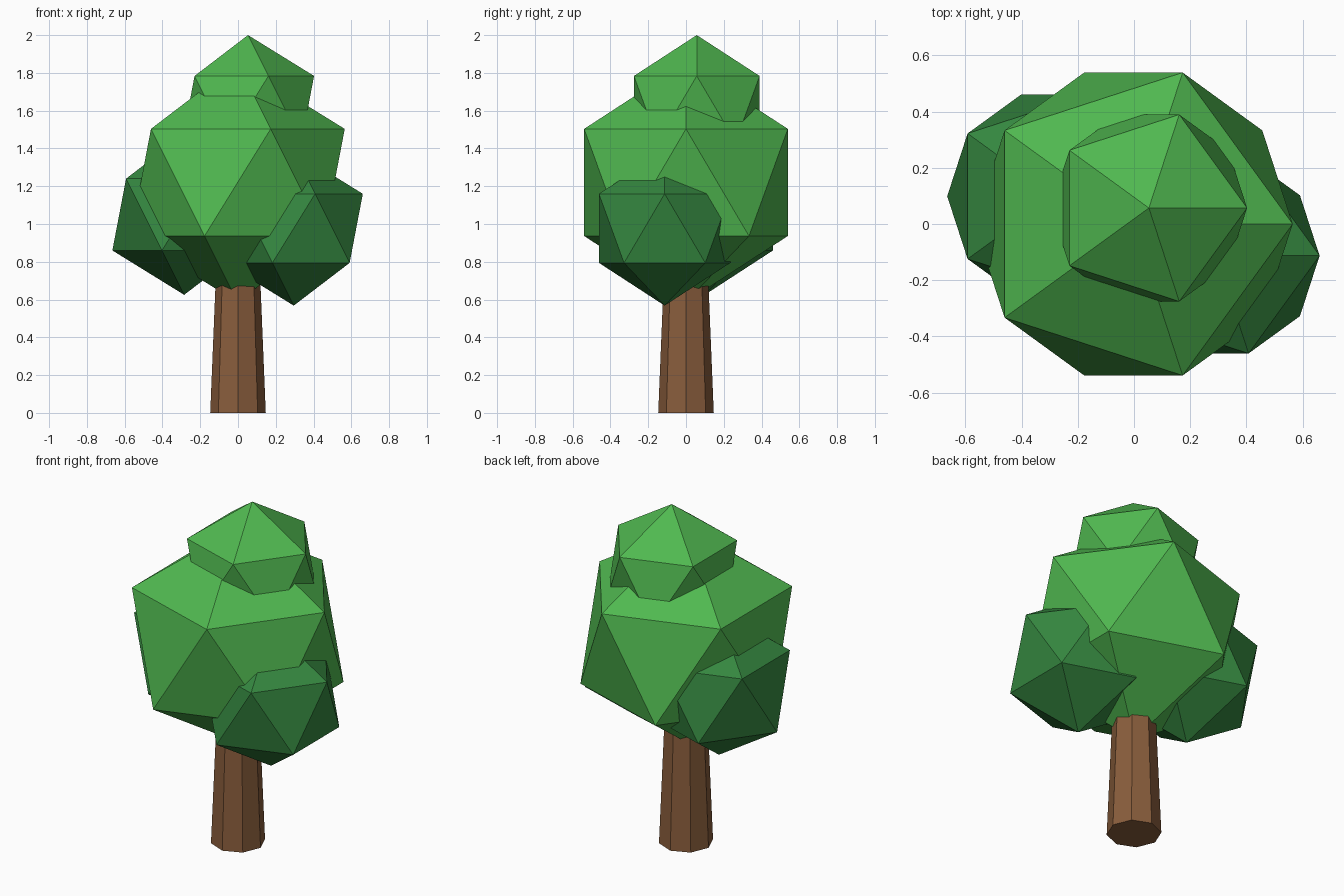
import bpy

if "Cube" in bpy.data.objects:
    bpy.data.objects.remove(bpy.data.objects["Cube"])


def material(name, rgb):
    m = bpy.data.materials.new(name)
    m.diffuse_color = (*rgb, 1.0)
    m.use_nodes = True
    m.node_tree.nodes["Principled BSDF"].inputs["Base Color"].default_value = m.diffuse_color
    return m


BARK = material("bark brown", (0.25, 0.11, 0.045))
LEAF = material("leaf green", (0.08, 0.48, 0.08))
SHADE = material("deep leaf green", (0.035, 0.24, 0.05))


def leaf_clump(name, radius, centre, mat):
    bpy.ops.mesh.primitive_ico_sphere_add(subdivisions=1, radius=radius, location=centre)
    ob = bpy.context.object
    ob.name = name
    ob.data.materials.append(mat)


# Tapered eight-sided trunk, running up into the crown
HEIGHT = 0.9
bpy.ops.mesh.primitive_cone_add(vertices=8, radius1=0.147, radius2=0.11,
                                depth=HEIGHT, location=(0, 0, HEIGHT / 2))
trunk = bpy.context.object
trunk.name = "trunk"
trunk.data.materials.append(BARK)

# Faceted leaf clumps
leaf_clump("main_crown", 0.634, (-0.002, 0, 1.22), LEAF)
leaf_clump("top_crown", 0.391, (0.053, 0.057, 1.609), LEAF)
leaf_clump("right_crown", 0.409, (0.295, -0.113, 0.977), SHADE)
leaf_clump("left_crown", 0.425, (-0.285, 0.099, 1.05), SHADE)
